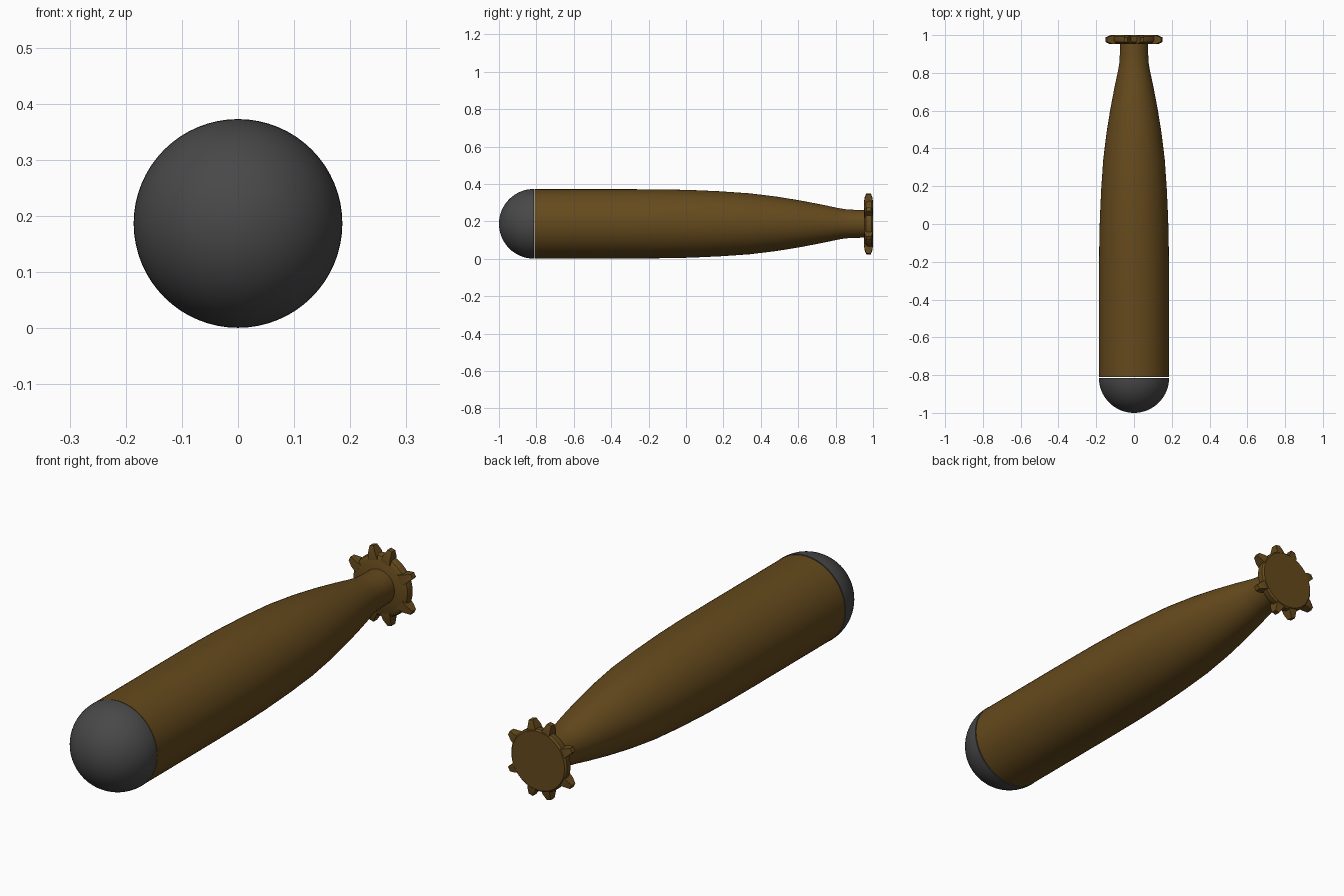
import bpy, bmesh, math
from mathutils import Vector

if "Cube" in bpy.data.objects:
    bpy.data.objects.remove(bpy.data.objects["Cube"])

CZ = 0.187  # height of the long axis


def material(name, rgb):
    m = bpy.data.materials.new(name)
    m.diffuse_color = (*rgb, 1)
    m.use_nodes = True
    m.node_tree.nodes["Principled BSDF"].inputs["Base Color"].default_value = m.diffuse_color
    return m


brown = material("brown_paint", (0.13, 0.068, 0.012))
dark = material("dark_metal", (0.065, 0.065, 0.065))


def finish(name, bm, mat, angle=35):
    bmesh.ops.remove_doubles(bm, verts=bm.verts, dist=1e-5)
    bmesh.ops.recalc_face_normals(bm, faces=bm.faces)
    me = bpy.data.meshes.new(name)
    bm.to_mesh(me)
    bm.free()
    ob = bpy.data.objects.new(name, me)
    bpy.context.collection.objects.link(ob)
    me.materials.append(mat)
    bpy.ops.object.select_all(action='DESELECT')
    ob.select_set(True)
    bpy.context.view_layer.objects.active = ob
    bpy.ops.object.shade_smooth_by_angle(angle=math.radians(angle))
    return ob


def lathe(name, profile, mat, steps=64):
    """Spin (radius, y) points about the long axis."""
    bm = bmesh.new()
    vs = [bm.verts.new((r, y, CZ)) for r, y in profile]
    es = [bm.edges.new(p) for p in zip(vs, vs[1:])]
    bmesh.ops.spin(bm, geom=vs + es, cent=(0, 0, CZ), axis=(0, 1, 0),
                   angle=math.tau, steps=steps)
    return finish(name, bm, mat)


# Domed nose
R, Y0 = 0.186, -0.814
arc = [math.pi / 2 * i / 16 for i in range(17)]
lathe("nose_dome", [(R * math.sin(a), Y0 - R * math.cos(a)) for a in arc] + [(0, Y0)], dark)

# Tapering body
lathe("body", [(0, -0.81), (0.185, -0.81), (0.185, -0.3), (0.184, -0.12), (0.181, 0.02),
               (0.174, 0.18), (0.163, 0.34), (0.146, 0.48), (0.125, 0.61), (0.102, 0.73),
               (0.085, 0.81), (0.078, 0.85), (0.075, 0.9), (0.074, 0.96), (0, 0.96)], brown)

# Tail disc with bevelled rim
lathe("tail_disc", [(0, 0.953), (0.112, 0.953), (0.128, 0.963), (0.132, 0.975),
                    (0.132, 0.993), (0.125, 1.0), (0, 1.0)], brown)


# Tapered teeth around the tail disc
def tooth(bm, ang):
    rad = Vector((math.cos(ang), 0, math.sin(ang)))
    tan = Vector((-math.sin(ang), 0, math.cos(ang)))
    rings = []
    for r, w, y0, y1 in ((0.11, 0.023, 0.952, 0.998), (0.14, 0.017, 0.954, 0.997),
                         (0.166, 0.010, 0.964, 0.988)):
        c = Vector((0, 0, CZ)) + rad * r
        rings.append([bm.verts.new(c + tan * s * w + Vector((0, y, 0)))
                      for s, y in ((-1, y0), (1, y0), (1, y1), (-1, y1))])
    bm.faces.new(rings[0])
    bm.faces.new(rings[-1])
    for a, b in zip(rings, rings[1:]):
        for i in range(4):
            j = (i + 1) % 4
            bm.faces.new((a[i], a[j], b[j], b[i]))


bm = bmesh.new()
for deg in (28, 75):
    for a in (deg, 180 - deg, 180 + deg, -deg):
        tooth(bm, math.radians(a))
finish("tail_teeth", bm, brown)
